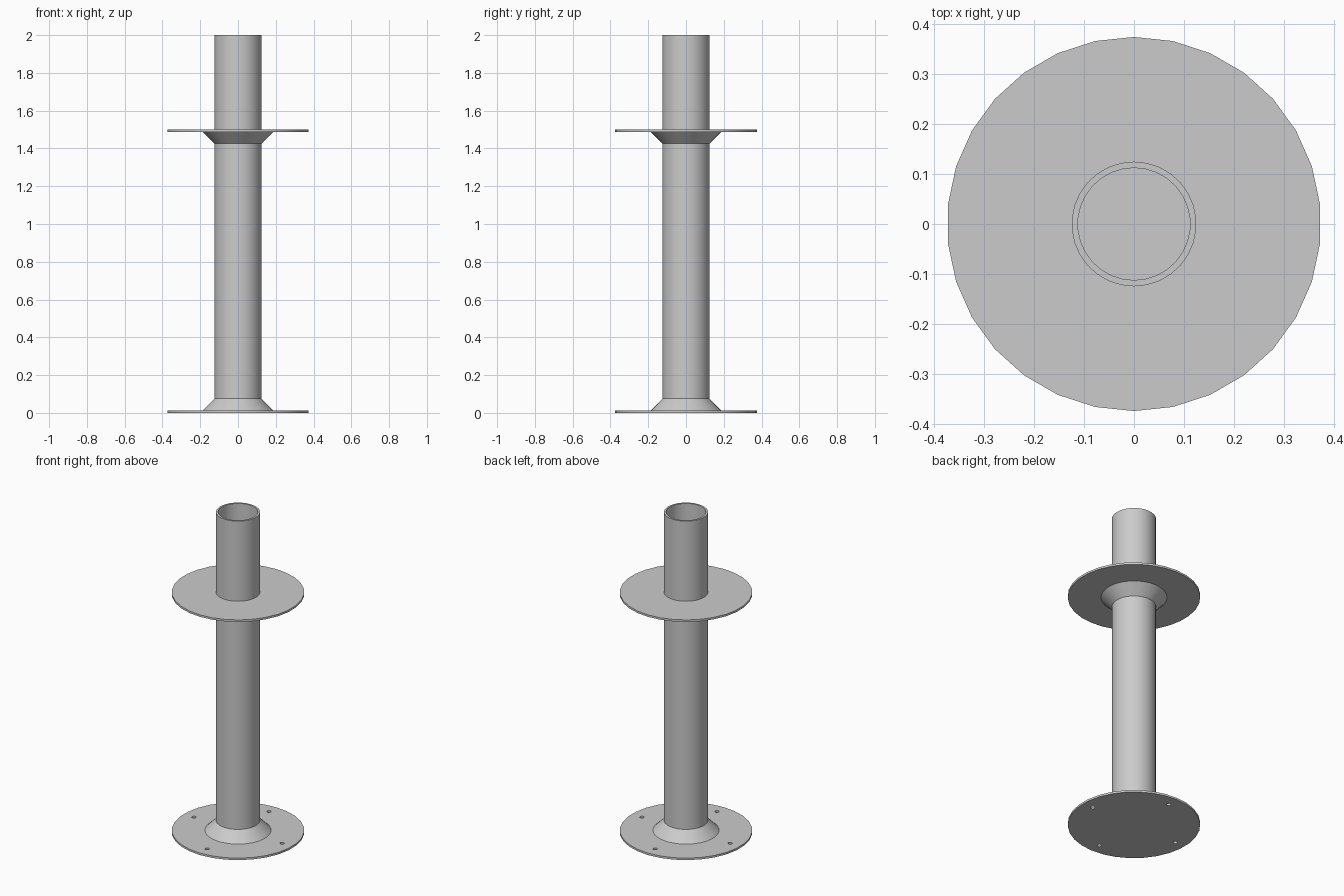
import bpy
import math

SIDES = 30
PIPE_R, PIPE_IN, PLATE_R, COLLAR_R = 0.125, 0.1125, 0.375, 0.1875
THICK, COLLAR_H, SHELF_Z = 0.0125, 0.0625, 1.4875

if "Cube" in bpy.data.objects:
    bpy.data.objects.remove(bpy.data.objects["Cube"], do_unlink=True)

steel = bpy.data.materials.new("grey steel")
steel.use_nodes = True
grey = (0.6, 0.6, 0.6, 1)
steel.diffuse_color = grey
steel.node_tree.nodes["Principled BSDF"].inputs["Base Color"].default_value = grey


def lathe(name, profile):
    """Turn a closed (radius, z) loop round the z axis."""
    n = len(profile)
    verts, faces = [], []
    for s in range(SIDES):
        a = math.pi / 2 + math.tau * s / SIDES
        verts += [(r * math.cos(a), r * math.sin(a), z) for r, z in profile]
        t = (s + 1) % SIDES
        for i in range(n):
            j = (i + 1) % n
            faces.append((s * n + i, t * n + i, t * n + j, s * n + j))
    mesh = bpy.data.meshes.new(name)
    mesh.from_pydata(verts, [], faces)
    mesh.materials.append(steel)
    obj = bpy.data.objects.new(name, mesh)
    bpy.context.collection.objects.link(obj)
    smooth(obj)
    return obj


def smooth(obj):
    bpy.ops.object.select_all(action="DESELECT")
    obj.select_set(True)
    bpy.context.view_layer.objects.active = obj
    bpy.ops.object.shade_smooth_by_angle(angle=math.radians(30))


def cylinder(name, radius, depth, location):
    bpy.ops.mesh.primitive_cylinder_add(vertices=SIDES, radius=radius, depth=depth,
                                        location=location)
    obj = bpy.context.object
    obj.name = name
    obj.data.materials.append(steel)
    return obj


# Hollow upright pipe
lathe("pipe", [(PIPE_R, THICK), (PIPE_R, 2), (PIPE_IN, 2), (PIPE_IN, THICK)])

# Base plate with four bolt holes
base = cylinder("base_plate", PLATE_R, THICK, (0, 0, THICK / 2))
for k in range(4):
    a = k * math.pi / 2
    cutter = cylinder("bolt_hole_cutter", 0.0125, 0.1,
                      (0.305 * math.cos(a), 0.305 * math.sin(a), 0))
    cut = base.modifiers.new("bolt_hole", "BOOLEAN")
    cut.operation = "DIFFERENCE"
    cut.solver = "EXACT"
    cut.object = cutter
    bpy.context.view_layer.objects.active = base
    bpy.ops.object.modifier_apply(modifier=cut.name)
    bpy.data.objects.remove(cutter, do_unlink=True)
smooth(base)

# Upper plate fitted round the pipe
top = SHELF_Z + THICK
lathe("upper_plate", [(PLATE_R, SHELF_Z), (PLATE_R, top), (PIPE_R, top), (PIPE_R, SHELF_Z)])

# Conical collars joining the plates to the pipe
lathe("base_collar", [(COLLAR_R, THICK), (PIPE_R, THICK + COLLAR_H), (PIPE_R, THICK)])
lathe("upper_collar", [(PIPE_R, SHELF_Z - COLLAR_H), (COLLAR_R, SHELF_Z), (PIPE_R, SHELF_Z)])
